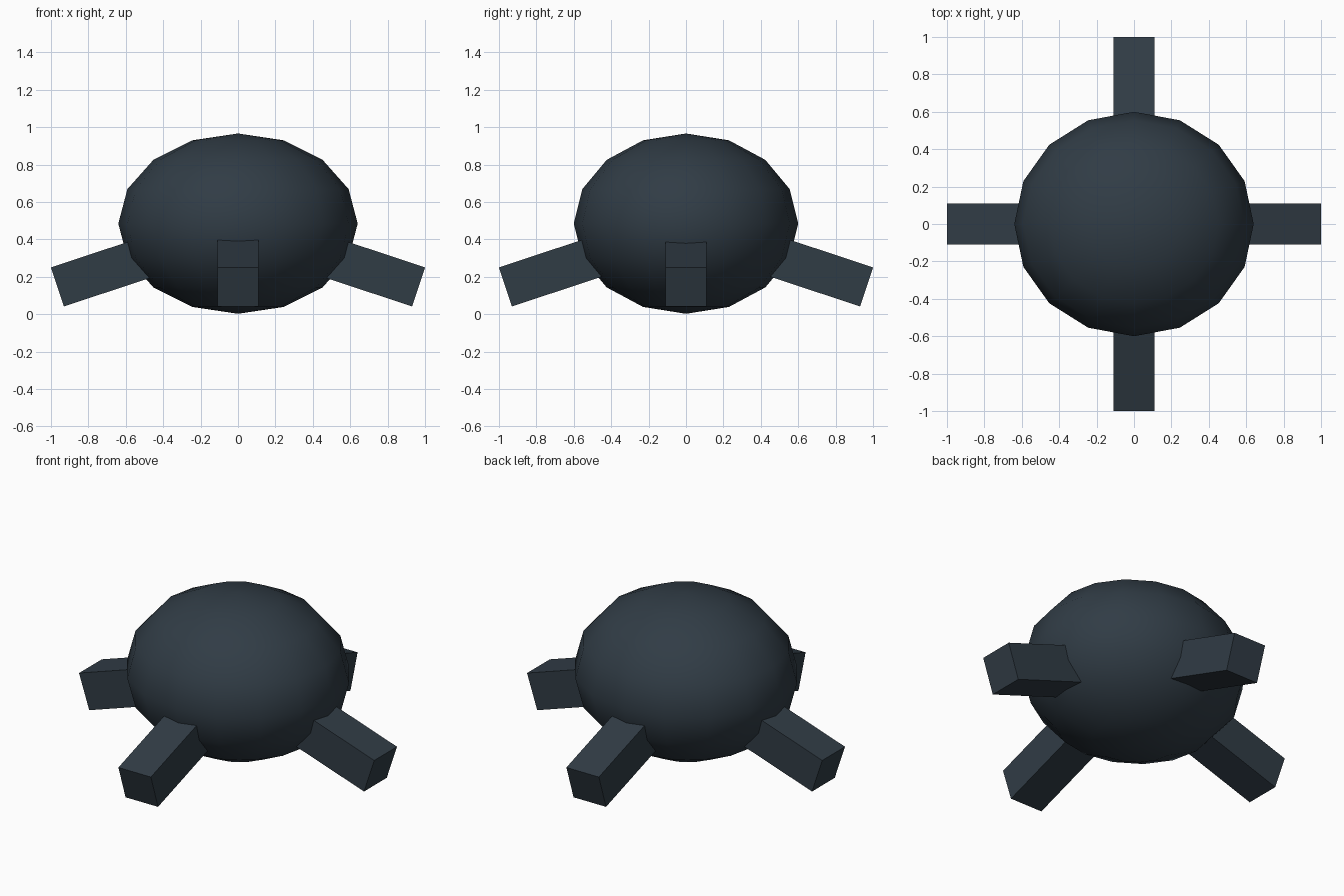
import bpy
import math
from mathutils import Matrix, Vector

if "Cube" in bpy.data.objects:
    bpy.data.objects.remove(bpy.data.objects["Cube"])

mat = bpy.data.materials.new("dark_slate")
mat.diffuse_color = (0.03, 0.045, 0.06, 1)
mat.use_nodes = True
mat.node_tree.nodes["Principled BSDF"].inputs["Base Color"].default_value = mat.diffuse_color

# Body: flattened smooth ellipsoid
bpy.ops.mesh.primitive_uv_sphere_add(segments=16, ring_count=8, radius=1,
                                     location=(0, 0, 0.484))
body = bpy.context.object
body.name = "body"
body.scale = (0.64, 0.60, 0.482)
bpy.ops.object.transform_apply(location=False, rotation=False, scale=True)
bpy.ops.object.shade_smooth()
body.data.materials.append(mat)

# Legs: four square bars sloping down and outwards
THICK, LENGTH, TILT = 0.22, 0.60, math.radians(18.33)


def add_leg(name, heading):
    bpy.ops.mesh.primitive_cube_add(size=1)
    leg = bpy.context.object
    leg.name = name
    # put the outer top edge at the origin, tilt, then place it at the tip
    shape = (Matrix.Rotation(heading, 4, 'Z')
             @ Matrix.Translation((1.0, 0, 0.25))
             @ Matrix.Rotation(TILT, 4, 'Y')
             @ Matrix.Translation((-LENGTH / 2, 0, -THICK / 2))
             @ Matrix.Diagonal(Vector((LENGTH, THICK, THICK, 1))))
    leg.data.transform(shape)
    leg.data.materials.append(mat)


for i, side in enumerate(("right", "back", "left", "front")):
    add_leg(side + "_leg", i * math.pi / 2)
